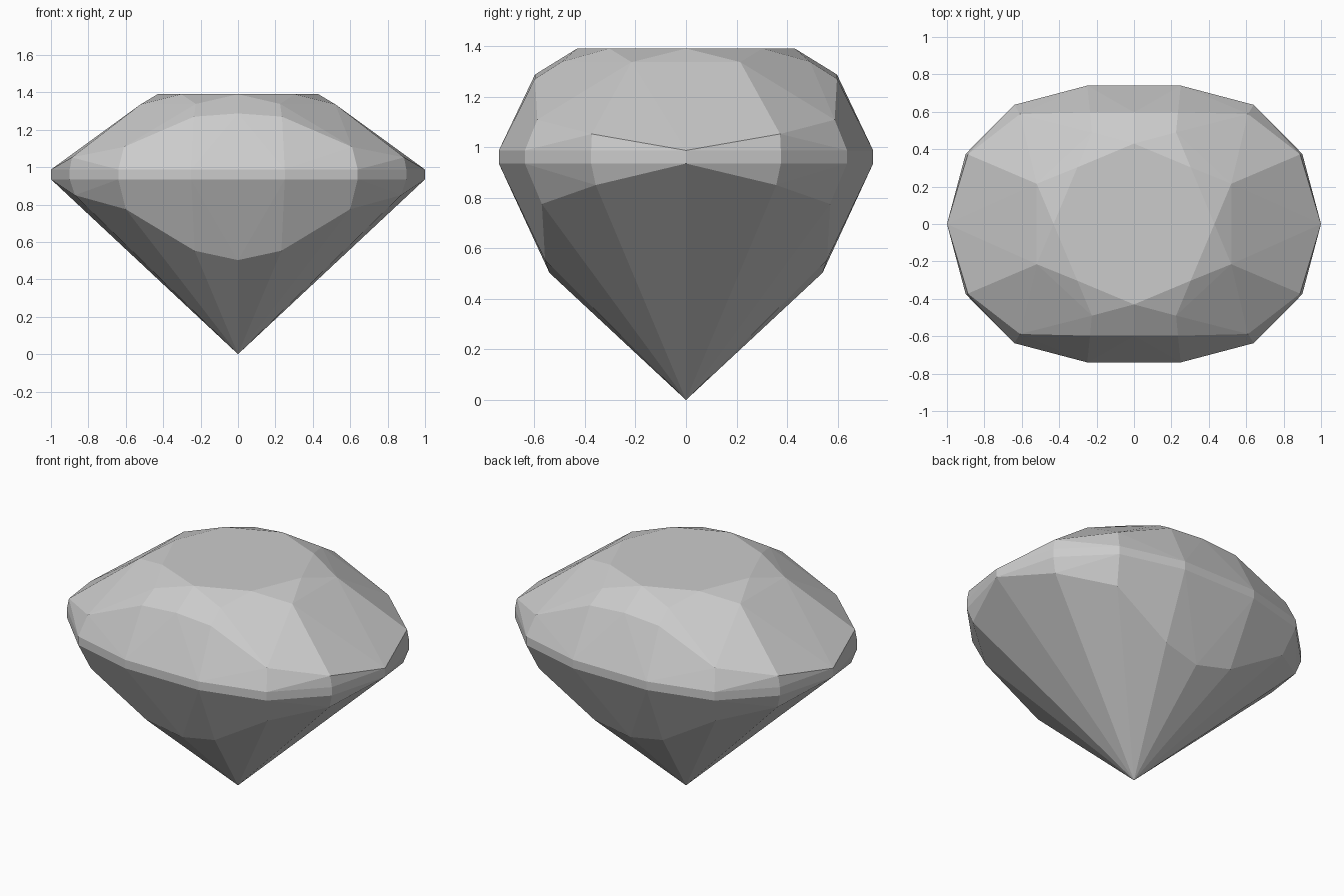
import bpy
import bmesh
import math

# Remove the default cube
cube = bpy.data.objects.get("Cube")
if cube:
    bpy.data.objects.remove(cube, do_unlink=True)

# One quarter of the facet corners, grouped by ring
TABLE = [(0.43, 0, 1.39), (0.303, 0.303, 1.39), (0, 0.43, 1.39)]
STAR = [(0.52, 0.215, 1.336), (0.225, 0.49, 1.338)]
CROWN = [(0.888, 0.372, 1.052), (0.61, 0.588, 1.108),
         (0.235, 0.597, 1.27), (0, 0.597, 1.287)]
GIRDLE = [(1, 0), (0.9, 0.375), (0.64, 0.637), (0.25, 0.74)]
PAVILION = [(0.872, 0.357, 0.85), (0.6, 0.57, 0.775),
            (0.232, 0.557, 0.553), (0, 0.54, 0.503)]
TIP = [(0, 0, 0)]

corners = TABLE + STAR + CROWN + PAVILION + TIP
corners += [(x, y, z) for x, y in GIRDLE for z in (0.935, 0.987)]

# Mirror the corners into all quarters
points = {(sx * x, sy * y, z) for x, y, z in corners
          for sx in (1, -1) for sy in (1, -1)}

# Wrap the corners in a faceted convex body
bm = bmesh.new()
for p in sorted(points):
    bm.verts.new(p)
hull = bmesh.ops.convex_hull(bm, input=bm.verts[:])
loose = [v for v in bm.verts if not v.link_faces]
bmesh.ops.delete(bm, geom=loose, context='VERTS')

# Merge coplanar triangles into clean facets
bmesh.ops.dissolve_limit(bm, angle_limit=math.radians(0.8),
                         verts=bm.verts[:], edges=bm.edges[:])
bmesh.ops.recalc_face_normals(bm, faces=bm.faces[:])
mesh = bpy.data.meshes.new("cut_gem")
bm.to_mesh(mesh)
bm.free()

# Pale grey stone
stone = bpy.data.materials.new("pale_grey_stone")
stone.use_nodes = True
colour = (0.6, 0.6, 0.6, 1)
stone.diffuse_color = colour
stone.node_tree.nodes["Principled BSDF"].inputs["Base Color"].default_value = colour
mesh.materials.append(stone)

gem = bpy.data.objects.new("cut_gem", mesh)
bpy.context.collection.objects.link(gem)
